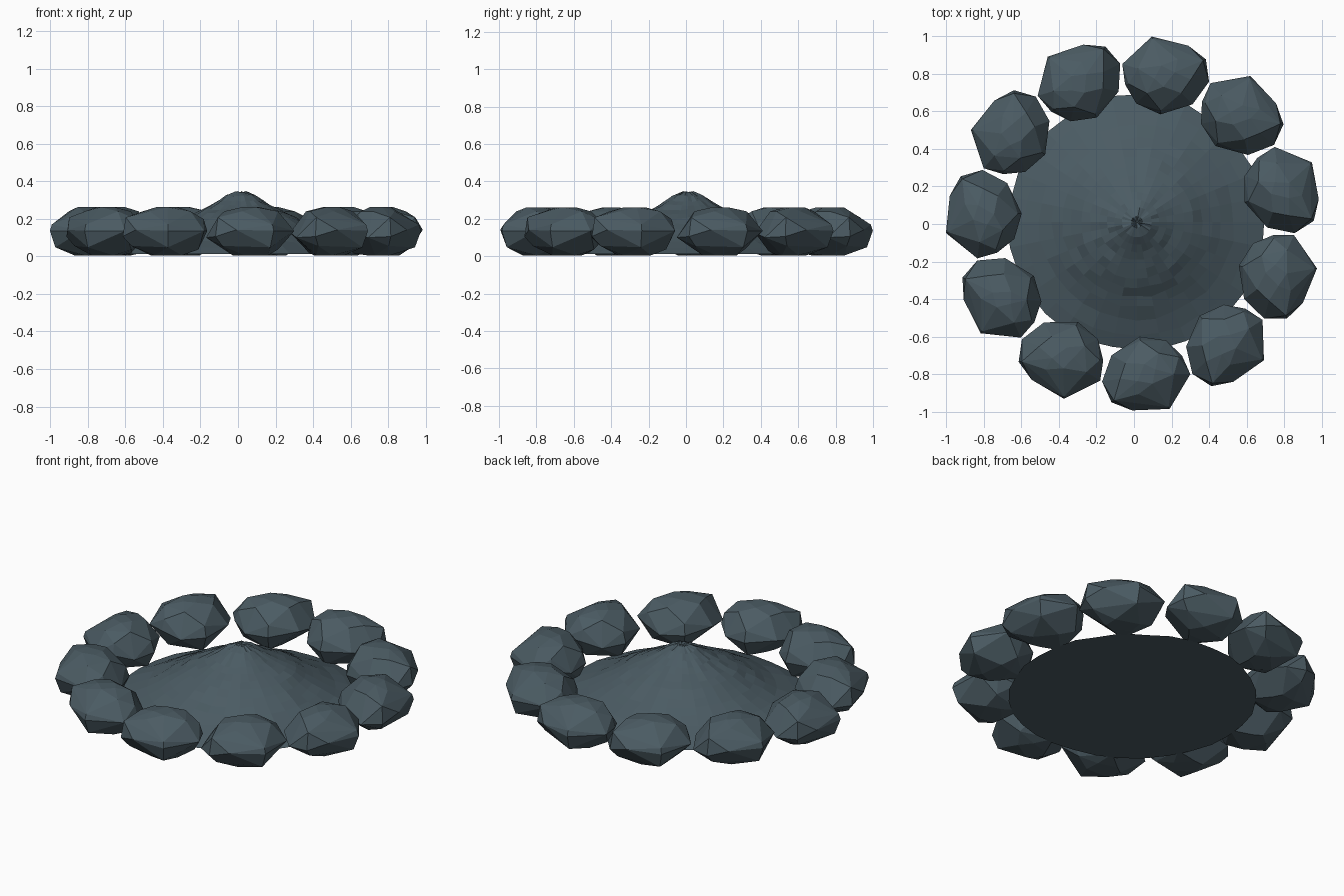
import bpy, bmesh, math, random
from mathutils import Vector, Matrix

if "Cube" in bpy.data.objects:
    bpy.data.objects.remove(bpy.data.objects["Cube"])

random.seed(4)
mat = bpy.data.materials.new("slate")
mat.diffuse_color = (0.07, 0.105, 0.125, 1)
mat.use_nodes = True
mat.node_tree.nodes["Principled BSDF"].inputs["Base Color"].default_value = mat.diffuse_color


def finish(bm, name):
    bmesh.ops.recalc_face_normals(bm, faces=bm.faces)
    me = bpy.data.meshes.new(name)
    bm.to_mesh(me)
    bm.free()
    me.materials.append(mat)
    ob = bpy.data.objects.new(name, me)
    bpy.context.collection.objects.link(ob)
    return ob


# One faceted stone: hull of shrinking copies of its plan outline
outline = [(-.17, -.84), (-.12, -.95), (-.01, -.993), (.19, -.985), (.30, -.80),
           (.255, -.70), (.17, -.62), (.03, -.60), (-.12, -.70)]
centre = Vector((.065, -.80))
layers = [(.005, .40), (.035, .80), (.12, 1.0), (.19, .88), (.24, .58), (.262, .25)]
bm = bmesh.new()
for i, (z, s) in enumerate(layers):
    for j, p in enumerate(outline):
        if s < 1 and (i + j) % 2:
            continue
        k = s if s == 1 else s * random.uniform(.94, 1.1)
        q = centre + (Vector(p) - centre) * k
        dz = random.uniform(-.025, .025) if .03 < z < .22 else 0
        bm.verts.new((q.x, q.y, max(0, z + dz)))
res = bmesh.ops.convex_hull(bm, input=bm.verts)
loose = [v for v in bm.verts if not v.link_faces]
bmesh.ops.delete(bm, geom=loose, context='VERTS')
bmesh.ops.dissolve_limit(bm, angle_limit=math.radians(6), verts=bm.verts, edges=bm.edges)
stone = finish(bm, "stone_1")

# Ring of eleven turned copies
for k in range(1, 11):
    ob = bpy.data.objects.new(f"stone_{k + 1}", stone.data)
    ob.matrix_world = Matrix.Rotation(k * math.tau / 11, 4, 'Z')
    bpy.context.collection.objects.link(ob)

# Ash mound: lathed profile with slightly uneven rings and a flat base
profile = [(.03, .343), (.08, .322), (.12, .295), (.16, .272), (.20, .25), (.25, .226),
           (.30, .203), (.35, .173), (.40, .143), (.45, .115), (.52, .08), (.60, .045), (.68, .012)]
N = 32
bm = bmesh.new()
rings = []
for i, (r, z) in enumerate(profile):
    ring = []
    rim = i == len(profile) - 1
    for j in range(N):
        a = j * math.tau / N
        rr = r * random.uniform(.985, 1.015)
        zz = z + (0 if rim else random.uniform(-.005, .005))
        ring.append(bm.verts.new((rr * math.cos(a) + .015, rr * math.sin(a) + .01, zz)))
    rings.append(ring)
for a, b in zip(rings, rings[1:]):
    for j in range(N):
        bm.faces.new((a[j], b[j], b[(j + 1) % N], a[(j + 1) % N]))
tip = bm.verts.new((.015, .01, .34))
for j in range(N):
    bm.faces.new((tip, rings[0][j], rings[0][(j + 1) % N]))
bm.faces.new(rings[-1][::-1])
finish(bm, "ash_mound")
